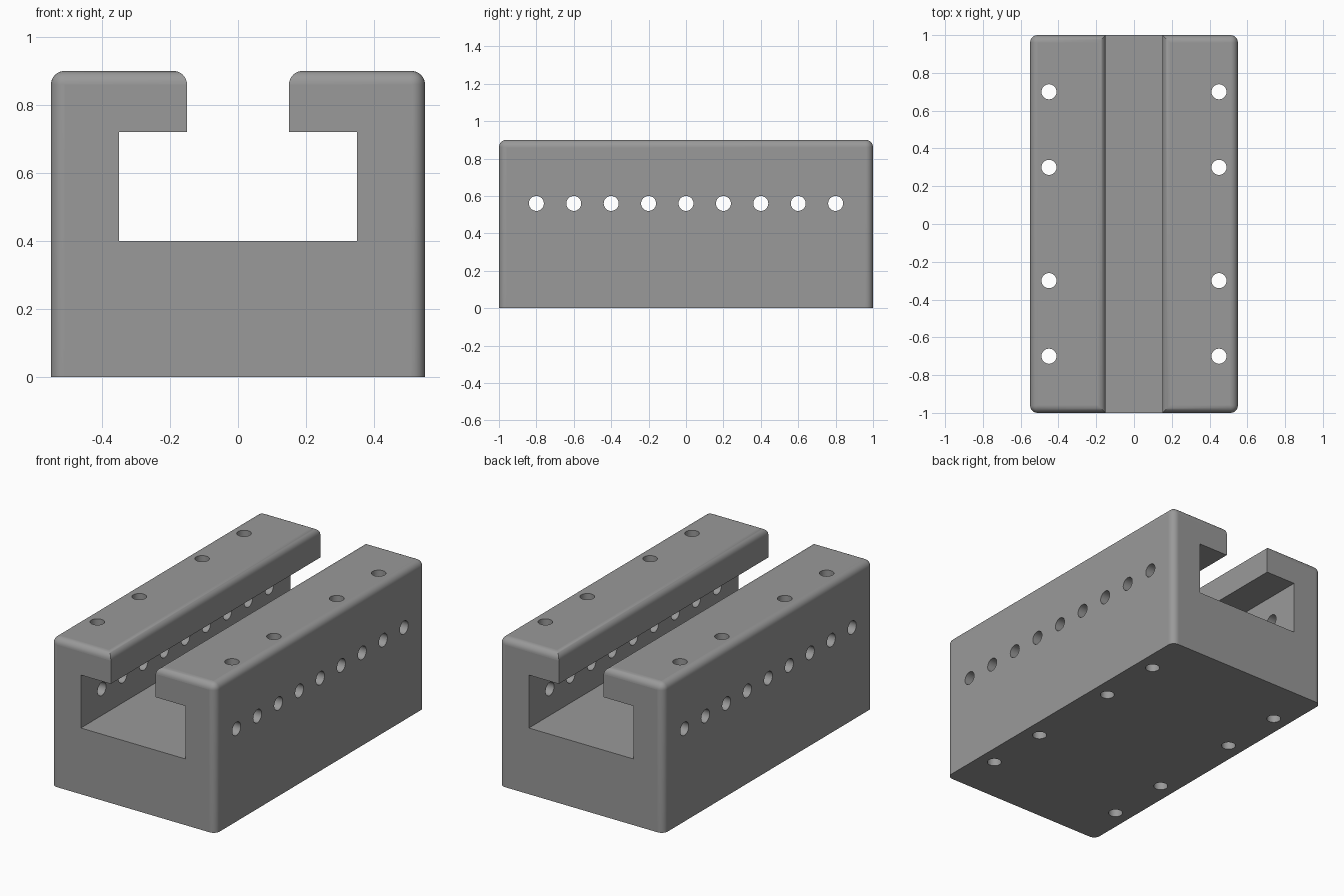
import bpy, bmesh, math
from mathutils import Matrix

if "Cube" in bpy.data.objects:
    bpy.data.objects.remove(bpy.data.objects["Cube"])

HW, HL, H = 0.55, 1.0, 0.9      # half width, half length, height
FILLET, HOLE_R = 0.04, 0.04

grey = bpy.data.materials.new("mid_grey")
grey.diffuse_color = (0.32, 0.32, 0.32, 1)
grey.use_nodes = True
grey.node_tree.nodes["Principled BSDF"].inputs["Base Color"].default_value = grey.diffuse_color


def add_object(name, bm):
    bmesh.ops.recalc_face_normals(bm, faces=bm.faces[:])
    mesh = bpy.data.meshes.new(name)
    bm.to_mesh(mesh)
    bm.free()
    mesh.materials.append(grey)
    ob = bpy.data.objects.new(name, mesh)
    bpy.context.collection.objects.link(ob)
    return ob


# Slotted block: half of the T-slot section, mirrored and extruded along y
half = [(HW, 0), (HW, H), (0.15, H), (0.15, 0.72), (0.35, 0.72), (0.35, 0.4)]
section = half + [(-x, z) for x, z in reversed(half)]
bm = bmesh.new()
face = bm.faces.new([bm.verts.new((x, -HL, z)) for x, z in section])
ext = bmesh.ops.extrude_face_region(bm, geom=[face])
bmesh.ops.translate(bm, vec=(0, 2 * HL, 0),
                    verts=[v for v in ext["geom"] if isinstance(v, bmesh.types.BMVert)])
bmesh.ops.recalc_face_normals(bm, faces=bm.faces[:])


# Fillets on the rail tops and the four outer upright corners
def is_rounded(e):
    a, b = (v.co for v in e.verts)
    top = min(a.z, b.z) > H - 0.001
    upright = abs(a.z - b.z) > 0.8 and abs(a.x) > HW - 0.001
    return top or upright


bmesh.ops.bevel(bm, geom=[e for e in bm.edges if is_rounded(e)], offset=FILLET,
                offset_type='OFFSET', segments=8, profile=0.5, affect='EDGES')
block = add_object("slotted_block", bm)

# Hole cutters: a row across both side walls, and four down each rail
bm = bmesh.new()


def drill(matrix, depth):
    bmesh.ops.create_cone(bm, cap_ends=True, segments=32, radius1=HOLE_R,
                          radius2=HOLE_R, depth=depth, matrix=matrix)


for i in range(-4, 5):
    drill(Matrix.Translation((0, i * 0.2, 0.56)) @ Matrix.Rotation(math.pi / 2, 4, 'Y'), 1.4)
for x in (-0.45, 0.45):
    for y in (-0.7, -0.3, 0.3, 0.7):
        drill(Matrix.Translation((x, y, H / 2)), 1.2)
cutter = add_object("hole_cutter", bm)
cutter.hide_render = True

# Cut the holes and drop the cutter
cut = block.modifiers.new("holes", 'BOOLEAN')
cut.operation = 'DIFFERENCE'
cut.solver = 'EXACT'
cut.object = cutter
bpy.context.view_layer.objects.active = block
block.select_set(True)
bpy.ops.object.modifier_apply(modifier=cut.name)
bpy.data.objects.remove(cutter)

# Fillets and hole walls are smooth, the flat sides stay flat
bpy.ops.object.shade_smooth_by_angle(angle=math.radians(35))
for p in block.data.polygons:
    p.use_smooth = p.area < 0.1 and max(abs(c) for c in p.normal) < 0.9999 or (
        abs(abs(p.center.x) - 0.45) < 0.045 and p.area < 0.02)
